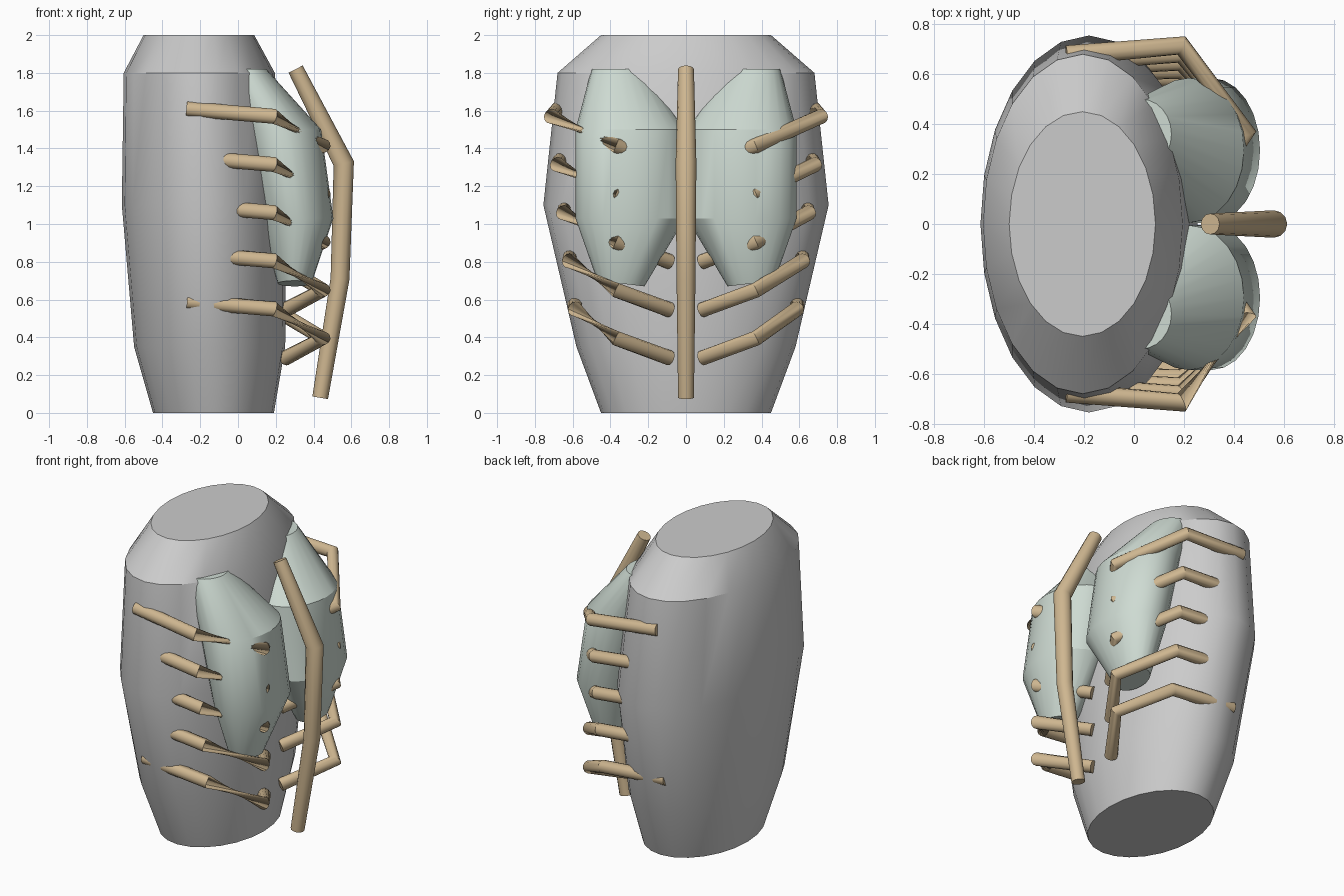
import bpy, bmesh
from math import sin, cos, pi, radians
from mathutils import Vector

if "Cube" in bpy.data.objects:
    bpy.data.objects.remove(bpy.data.objects["Cube"])


def material(name, color):
    m = bpy.data.materials.new(name)
    m.diffuse_color = color
    m.use_nodes = True
    m.node_tree.nodes["Principled BSDF"].inputs["Base Color"].default_value = m.diffuse_color
    return m


def skin(name, rings, mat=None, angle=30):
    """Bridge a list of equal-length rings into a capped solid."""
    bm = bmesh.new()
    rows = [[bm.verts.new(p) for p in ring] for ring in rings]
    n = len(rows[0])
    for a, b in zip(rows, rows[1:]):
        for i in range(n):
            j = (i + 1) % n
            bm.faces.new((a[i], a[j], b[j], b[i]))
    bm.faces.new(rows[0][::-1])
    bm.faces.new(rows[-1])
    bmesh.ops.recalc_face_normals(bm, faces=bm.faces)
    me = bpy.data.meshes.new(name)
    bm.to_mesh(me)
    bm.free()
    ob = bpy.data.objects.new(name, me)
    bpy.context.collection.objects.link(ob)
    if mat:
        me.materials.append(mat)
    bpy.ops.object.select_all(action='DESELECT')
    ob.select_set(True)
    bpy.context.view_layer.objects.active = ob
    bpy.ops.object.shade_smooth_by_angle(angle=radians(angle))
    return ob


def ellipse(cx, cy, z, rx, ry, n=24, tilt=0.0):
    return [(cx + rx * cos(2 * pi * i / n), cy + ry * sin(2 * pi * i / n),
             z + tilt * sin(2 * pi * i / n)) for i in range(n)]


def tube(name, pts, radii, mat, twists=None, n=12):
    """Round bar through points; twists turns each ring, pinching the segment."""
    pts = [Vector(p) for p in pts]
    rings = []
    for k, p in enumerate(pts):
        t = Vector((0, 0, 0))
        if k > 0:
            t += (p - pts[k - 1]).normalized()
        if k < len(pts) - 1:
            t += (pts[k + 1] - p).normalized()
        t.normalize()
        ref = Vector((0, 1, 0)) if abs(t.z) > 0.8 else Vector((0, 0, 1))
        u = t.cross(ref).normalized()
        v = u.cross(t)
        tw = radians(twists[k]) if twists else 0
        rings.append([p + radii[k] * (u * cos(2 * pi * i / n + tw) + v * sin(2 * pi * i / n + tw))
                      for i in range(n)])
    return skin(name, rings, mat, 40)


bone = material("bone", (0.62, 0.47, 0.28, 1))
sage = material("sage", (0.62, 0.71, 0.65, 1))

# Torso: stacked ellipses
skin("torso", [ellipse(-0.13, 0, 0.0, 0.32, 0.45),
               ellipse(-0.15, 0, 0.35, 0.40, 0.58),
               ellipse(-0.18, 0, 1.1, 0.435, 0.755),
               ellipse(-0.205, 0, 1.8, 0.40, 0.68),
               ellipse(-0.207, 0, 2.0, 0.293, 0.45)])

# Chest lobes
for side, s in (("left", 1), ("right", -1)):
    skin(side + "_chest_lobe", [ellipse(0.30, s * 0.345, 0.685, 0.09, 0.125, tilt=s * 0.015),
                                ellipse(0.31, s * 0.295, 1.03, 0.195, 0.29),
                                ellipse(0.22, s * 0.295, 1.5, 0.22, 0.29),
                                ellipse(0.03, s * 0.36, 1.82, 0.12, 0.14)], sage)

# Sternum bar
tube("sternum", [(0.305, 0, 1.82), (0.56, 0, 1.32), (0.54, 0, 0.71), (0.435, 0, 0.08)],
     [0.042, 0.055, 0.05, 0.042], bone)

# Five pairs of ribs, one side pinched by a ring twist
for i in range(5):
    d = 0.255 * i
    for side, s in (("left", 1), ("right", -1)):
        tube(f"{side}_rib_{i + 1}",
             [(-0.27, s * (0.675 - 0.022 * i), 1.61 - d),
              (0.19, s * (0.715 - 0.032 * i), 1.57 - d),
              (0.45, s * 0.37, 1.415 - d),
              (0.25, s * 0.085, 1.31 - d)],
             [0.04] * 4, bone, None if s > 0 else [0, 0, 140, 140])
